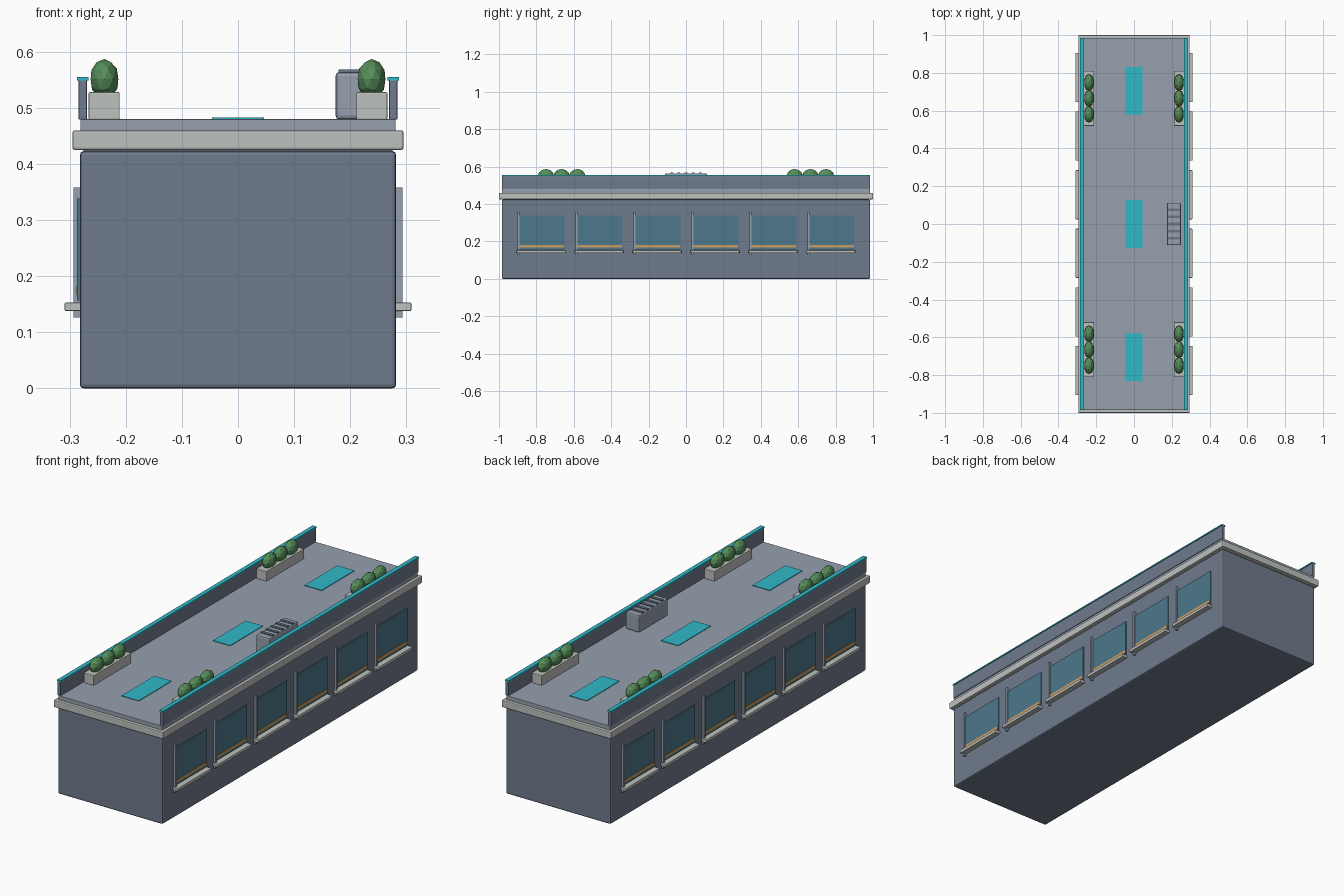
import bpy
from mathutils import Matrix

default = bpy.data.objects.get("Cube")
if default:
    bpy.data.objects.remove(default, do_unlink=True)


def srgb(hex_code):
    channels = [int(hex_code[i:i + 2], 16) / 255 for i in (0, 2, 4)]
    return [c / 12.92 if c < 0.04 else ((c + 0.055) / 1.055) ** 2.4 for c in channels] + [1]


def material(name, hex_code):
    mat = bpy.data.materials.new(name)
    mat.use_nodes = True
    colour = srgb(hex_code)
    mat.diffuse_color = colour
    mat.node_tree.nodes["Principled BSDF"].inputs["Base Color"].default_value = colour
    return mat


slate = material("slate wall", "707B8D")
roof_grey = material("roof grey", "95A0AE")
stone = material("pale stone", "BEC2BF")
teal = material("bright teal", "30B8C8")
glass = material("window glass", "4C788B")
amber = material("amber light", "C79C62")
leaf = material("leaf green", "568F5A")
dark = material("vent slat grey", "6B7684")


def box(name, mat, x, y, z, bevel=0.0):
    """Box from (min, max) ranges, with an optional rounded edge."""
    bpy.ops.mesh.primitive_cube_add(size=1)
    obj = bpy.context.object
    obj.name = name
    size = [r[1] - r[0] for r in (x, y, z)]
    centre = [(r[0] + r[1]) / 2 for r in (x, y, z)]
    obj.data.transform(Matrix.Translation(centre) @ Matrix.Diagonal(size + [1]))
    obj.data.materials.append(mat)
    if bevel:
        mod = obj.modifiers.new("soft edges", "BEVEL")
        mod.width = bevel
        mod.segments = 2
    return obj


def around(centre, half):
    return (centre - half, centre + half)


# Main block, cornice and roof slab
box("main_body", slate, around(0, 0.282), around(0, 0.985), (0, 0.423), 0.007)
box("cornice", stone, around(0, 0.295), around(0, 1.0), (0.425, 0.46), 0.004)
box("cornice_bed", slate, around(0, 0.275), around(0, 0.978), (0.415, 0.43))
box("roof_slab", roof_grey, around(0, 0.281), around(0, 0.985), (0.458, 0.48), 0.002)

# Roof panels
for i in (-1, 0, 1):
    box("roof_panel", teal, around(0, 0.046), around(i * 0.705, 0.126), (0.479, 0.483))

# Everything repeated on both long sides; the second side is turned half way round
for side in (1, -1):
    parts = [
        box("parapet", slate, (0.269, 0.284), around(0, 0.985), (0.479, 0.55), 0.002),
        box("parapet_cap", teal, (0.266, 0.287), around(0, 0.985), (0.549, 0.555)),
    ]
    for i in range(6):
        y = (i - 2.5) * 0.31
        parts += [
            box("window_glass", glass, (0.275, 0.2865), around(y + 0.003, 0.122), (0.157, 0.338)),
            box("window_light_strip", amber, (0.28, 0.2885), around(y + 0.003, 0.119), (0.167, 0.182)),
            box("window_sill", stone, (0.278, 0.309), around(y, 0.13), (0.138, 0.153), 0.002),
            box("window_post", roof_grey, (0.278, 0.293), around(y - 0.12, 0.005), (0.126, 0.358)),
        ]
    # Planters with three shrubs each
    for end in (-1, 1):
        y = end * 0.665
        parts.append(box("planter", stone, (0.211, 0.266), around(y, 0.145), (0.479, 0.528), 0.002))
        for k in (-1, 0, 1):
            bpy.ops.mesh.primitive_ico_sphere_add(subdivisions=2, radius=1)
            shrub = bpy.context.object
            shrub.name = "shrub"
            shrub.data.transform(Matrix.Translation((0.238, y + k * 0.084, 0.551))
                                 @ Matrix.Diagonal((0.026, 0.044, 0.036, 1)))
            shrub.data.materials.append(leaf)
            parts.append(shrub)
    if side < 0:
        for part in parts:
            part.data.transform(Matrix.Diagonal((-1, -1, 1, 1)))

# Rooftop vent with slats
box("vent_unit", roof_grey, (0.174, 0.248), around(0, 0.112), (0.479, 0.564), 0.007)
for i in range(5):
    box("vent_slat", dark, (0.179, 0.243), around((i - 2) * 0.038, 0.007), (0.56, 0.568))
